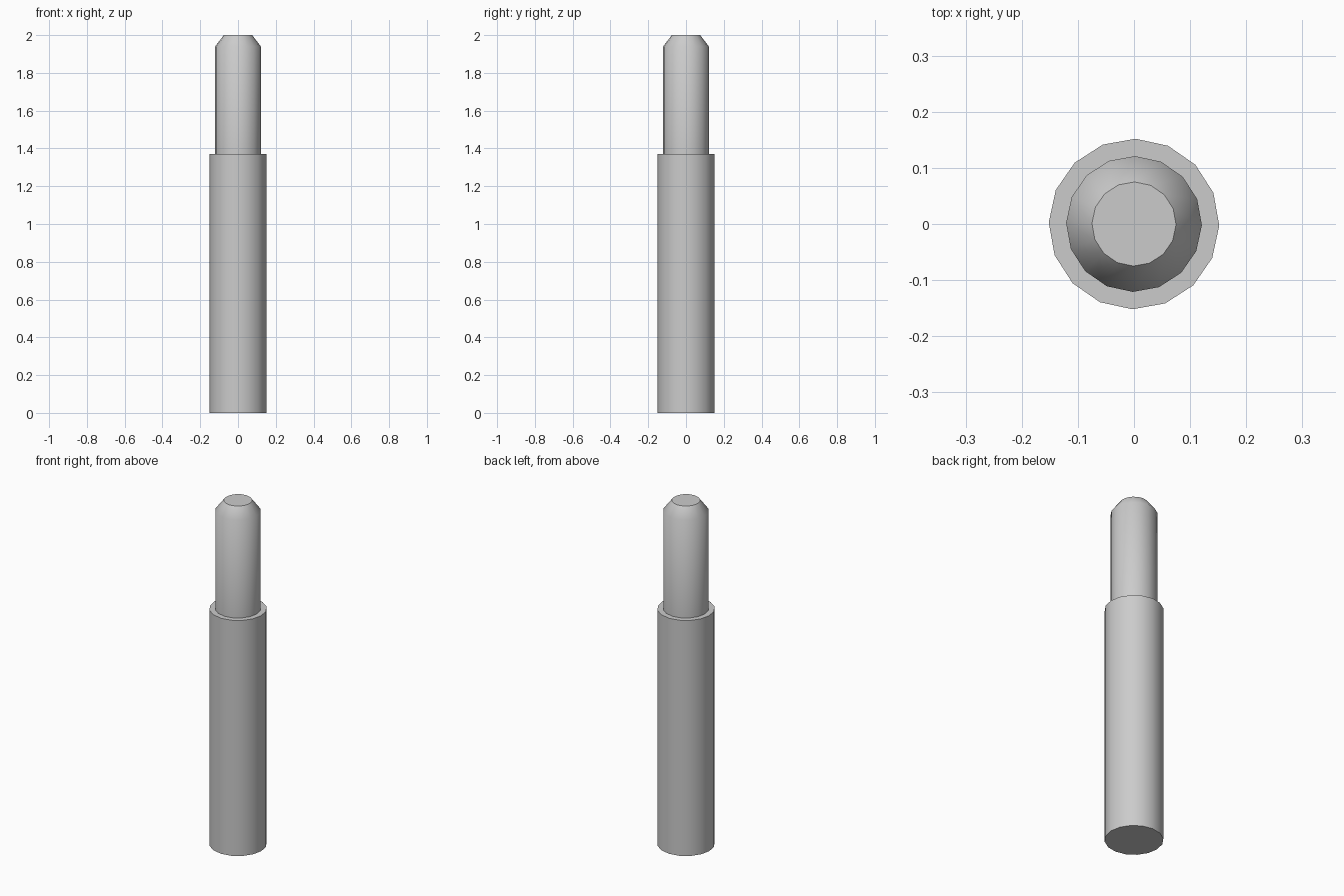
import bpy, bmesh
from math import sin, cos, pi, radians

if "Cube" in bpy.data.objects:
    bpy.data.objects.remove(bpy.data.objects["Cube"])

SIDES = 16
TURN = radians(-1)


def lathe(name, profile, smooth_angle):
    """Revolve (radius, height) points around z and cap both ends."""
    bm = bmesh.new()
    rings = [[bm.verts.new((r * cos(2 * pi * i / SIDES + TURN),
                            r * sin(2 * pi * i / SIDES + TURN), z))
              for i in range(SIDES)] for r, z in profile]
    for low, high in zip(rings, rings[1:]):
        for i in range(SIDES):
            j = (i + 1) % SIDES
            bm.faces.new((low[i], low[j], high[j], high[i]))
    bm.faces.new(rings[0][::-1])
    bm.faces.new(rings[-1])
    mesh = bpy.data.meshes.new(name)
    bm.to_mesh(mesh)
    bm.free()
    obj = bpy.data.objects.new(name, mesh)
    bpy.context.collection.objects.link(obj)
    bpy.ops.object.select_all(action='DESELECT')
    obj.select_set(True)
    bpy.context.view_layer.objects.active = obj
    bpy.ops.object.shade_smooth_by_angle(angle=smooth_angle)
    return obj


# Thick lower shaft, flat shoulder, thinner upper shaft and chamfered tip
lathe("stepped_pin",
      [(0.152, 0), (0.152, 1.37), (0.121, 1.37), (0.121, 1.94), (0.075, 2.0)],
      radians(45))
